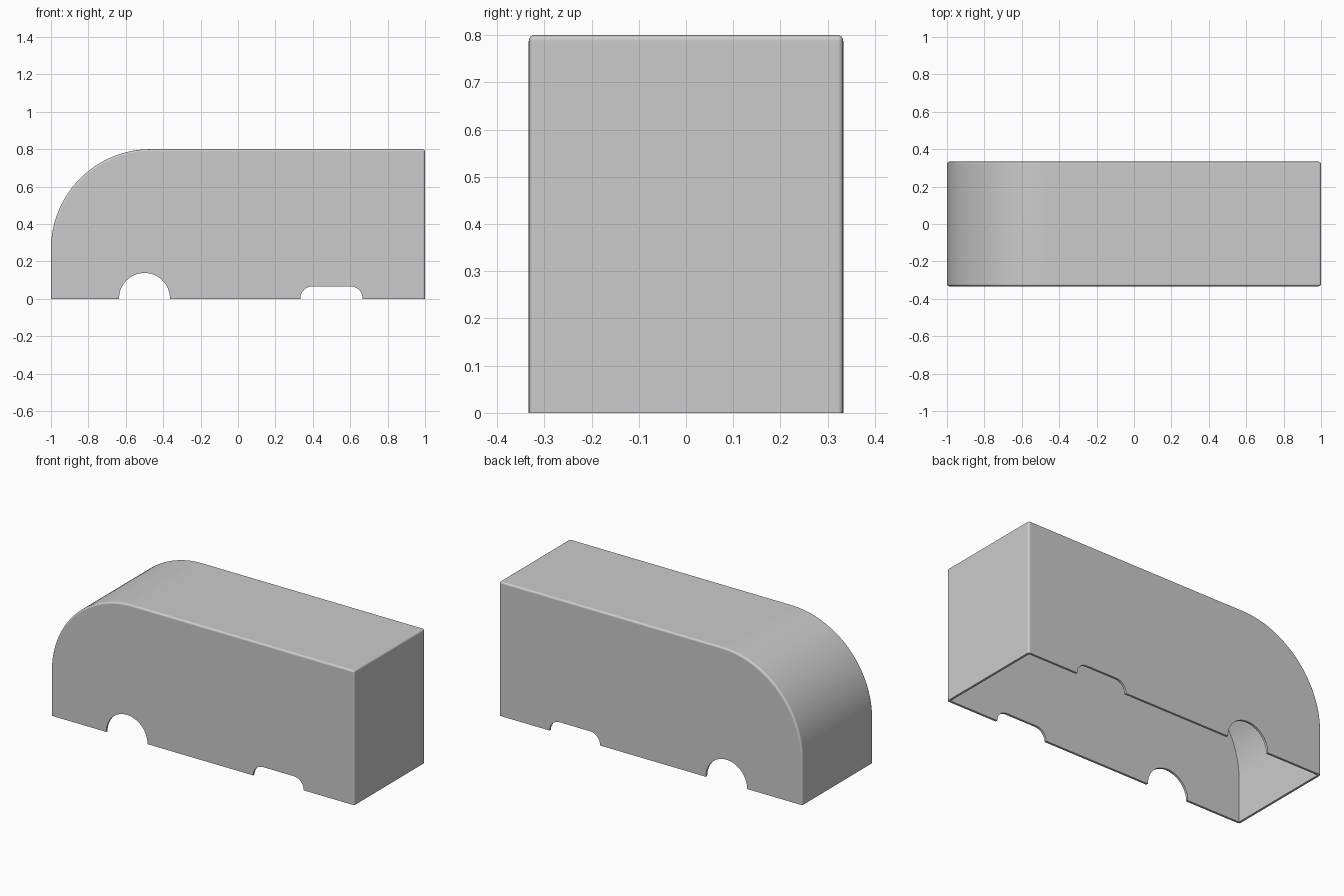
import bpy, bmesh
from math import pi, sin, cos

HALF_L, HALF_W, HEIGHT = 1.0, 0.333, 0.8
NOSE_R, WALL, EDGE_R = 0.533, 0.013, 0.012

if "Cube" in bpy.data.objects:
    bpy.data.objects.remove(bpy.data.objects["Cube"], do_unlink=True)

grey = bpy.data.materials.new("light grey")
grey.use_nodes = True
colour = (0.6, 0.6, 0.6, 1)
grey.diffuse_color = colour
grey.node_tree.nodes["Principled BSDF"].inputs["Base Color"].default_value = colour


def arc(cx, cz, r, start, end, steps):
    """Points on an arc in the x-z plane."""
    return [(cx + r * cos(start + (end - start) * i / steps),
             cz + r * sin(start + (end - start) * i / steps)) for i in range(steps + 1)]


def prism(name, profile, half_width, edge_radius=0):
    """Extrude an x-z profile along y, optionally rounding all but the bottom edges."""
    bm = bmesh.new()
    face = bm.faces.new([bm.verts.new((x, -half_width, z)) for x, z in profile])
    new = bmesh.ops.extrude_face_region(bm, geom=[face])["geom"]
    for v in new:
        if isinstance(v, bmesh.types.BMVert):
            v.co.y = half_width
    bmesh.ops.recalc_face_normals(bm, faces=bm.faces)
    if edge_radius:
        edges = [e for e in bm.edges
                 if e.calc_face_angle() > 0.5 and max(v.co.z for v in e.verts) > 0.001]
        bmesh.ops.bevel(bm, geom=edges, offset=edge_radius, offset_type='OFFSET',
                        segments=4, profile=0.5, affect='EDGES', clamp_overlap=True)
    mesh = bpy.data.meshes.new(name)
    bm.to_mesh(mesh)
    bm.free()
    mesh.materials.append(grey)
    obj = bpy.data.objects.new(name, mesh)
    bpy.context.collection.objects.link(obj)
    return obj


def body_profile(inset, bottom):
    """Box outline with one large rounded top corner."""
    nose = arc(NOSE_R - HALF_L, HEIGHT - NOSE_R, NOSE_R - inset, pi, pi / 2, 32)
    right = HALF_L - inset
    return [(-HALF_L + inset, bottom)] + nose + [(right, HEIGHT - inset), (right, bottom)]


# Outer body
shell = prism("cover_shell", body_profile(0, 0), HALF_W, EDGE_R)

# Hollow inside, round notch and low rounded notch through both sides
r = 0.067
low = [(0.667, -0.1)] + arc(0.6, 0, r, 0, pi / 2, 10) + arc(0.4, 0, r, pi / 2, pi, 10) + [(0.333, -0.1)]
round_notch = [(-0.364, -0.1)] + arc(-0.5, 0.002, 0.136, 0, pi, 32) + [(-0.636, -0.1)]
cutters = [
    prism("cavity_cutter", body_profile(WALL, -0.1), HALF_W - WALL),
    prism("round_notch_cutter", round_notch, 0.5),
    prism("low_notch_cutter", low, 0.5),
]

bpy.context.view_layer.objects.active = shell
shell.select_set(True)
for cutter in cutters:
    cutter.hide_render = True
    cut = shell.modifiers.new(cutter.name, 'BOOLEAN')
    cut.operation, cut.solver, cut.object = 'DIFFERENCE', 'EXACT', cutter
    bpy.ops.object.modifier_apply(modifier=cut.name)
    bpy.data.objects.remove(cutter, do_unlink=True)

# Smooth curves with flat sides kept even
bpy.ops.object.shade_smooth_by_angle(angle=0.6)
weighted = shell.modifiers.new("even_shading", 'WEIGHTED_NORMAL')
weighted.keep_sharp = True
